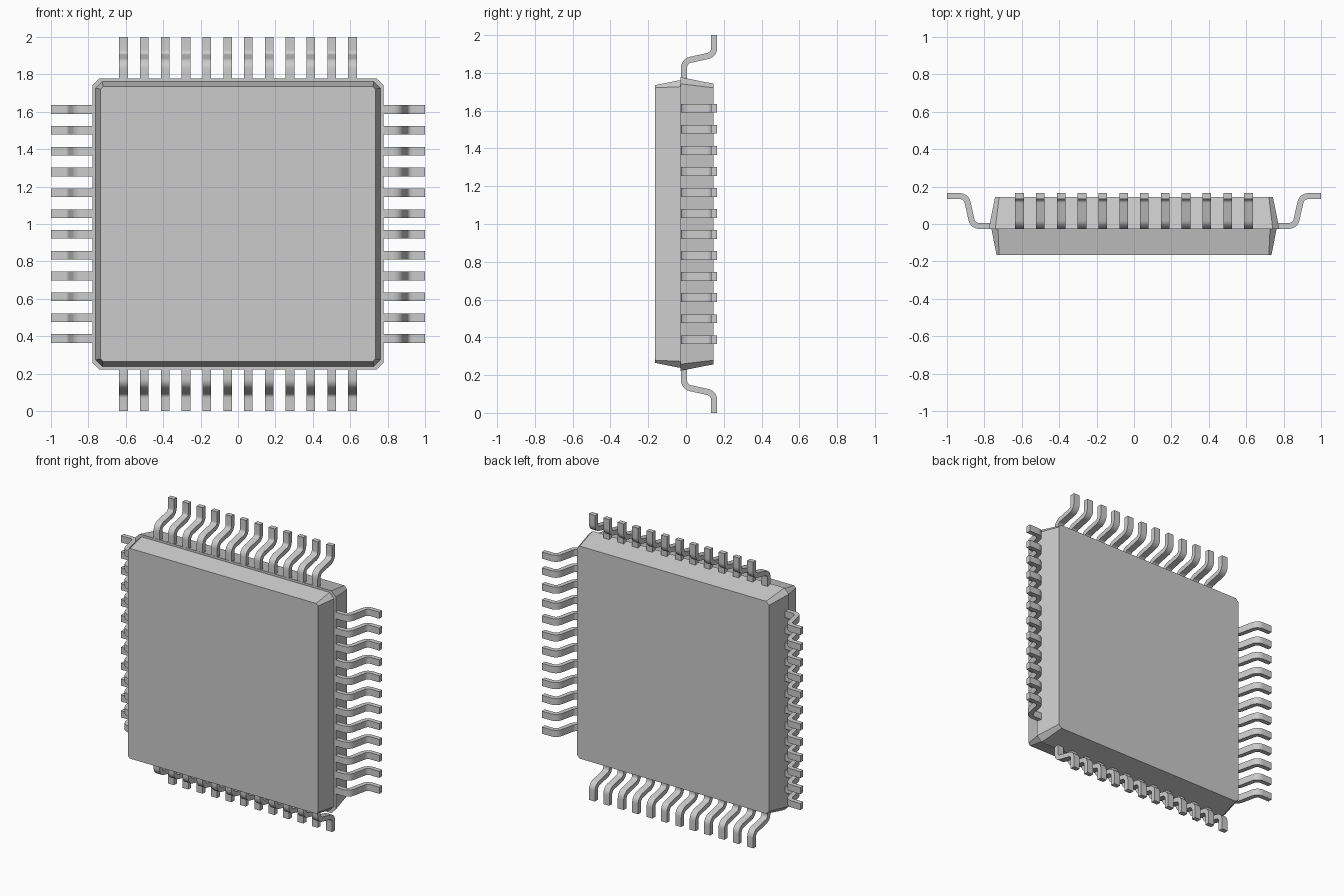
import bpy, bmesh, math
from mathutils import Vector

if "Cube" in bpy.data.objects:
    bpy.data.objects.remove(bpy.data.objects["Cube"])

CENTER = (0, 0, 1)
LEADS, PITCH, LEAD_W, LEAD_T = 12, 0.1113, 0.046, 0.032


def loft(name, rings):
    """Skin a list of equal-length closed rings and cap both ends."""
    bm = bmesh.new()
    loops = [[bm.verts.new(p) for p in ring] for ring in rings]
    n = len(rings[0])
    for a, b in zip(loops, loops[1:]):
        for i in range(n):
            j = (i + 1) % n
            bm.faces.new((a[i], a[j], b[j], b[i]))
    bm.faces.new(loops[0][::-1])
    bm.faces.new(loops[-1])
    bmesh.ops.recalc_face_normals(bm, faces=bm.faces)
    mesh = bpy.data.meshes.new(name)
    bm.to_mesh(mesh)
    bm.free()
    obj = bpy.data.objects.new(name, mesh)
    obj.location = CENTER
    bpy.context.collection.objects.link(obj)
    return obj


def octagon(half, cut, y):
    """Square with cut corners, in the xz plane."""
    h, c = half, half - cut
    return [(x, y, z) for x, z in ((h, -c), (h, c), (c, h), (-c, h),
                                   (-h, c), (-h, -c), (-c, -h), (c, -h))]


def rounded_path(pts, radius, steps=8):
    """Polyline with filleted inner corners: list of (point, direction)."""
    pts = [Vector(p) for p in pts]
    out = [(pts[0], (pts[1] - pts[0]).normalized())]
    for a, p, b in zip(pts, pts[1:], pts[2:]):
        d0, d1 = (p - a).normalized(), (b - p).normalized()
        turn = math.atan2(d0.x * d1.y - d0.y * d1.x, d0.dot(d1))
        start = p - d0 * radius * math.tan(abs(turn) / 2)
        side = math.copysign(1, turn)
        centre = start + Vector((-d0.y, d0.x)) * radius * side
        base = math.atan2(d0.y, d0.x)
        for i in range(steps + 1):
            t = base + turn * i / steps
            d = Vector((math.cos(t), math.sin(t)))
            out.append((centre - Vector((-d.y, d.x)) * radius * side, d))
    out.append((pts[-1], (pts[-1] - pts[-2]).normalized()))
    return out


# Moulded package body: front half slightly smaller, leaving a lip at the seam
loft("package_body", [octagon(0.735, 0.014, -0.165), octagon(0.762, 0.035, -0.028),
                      octagon(0.777, 0.035, -0.028), octagon(0.743, 0.022, 0.145)])

# Gull-wing lead cross-sections, swept outward along x
path = rounded_path([(0.755, -0.010), (0.862, -0.010), (0.897, 0.149), (1.0, 0.149)], 0.042)
sections = []
for p, d in path:
    n = Vector((-d.y, d.x)) * LEAD_T / 2
    a, b, w = p + n, p - n, LEAD_W / 2
    sections.append([(a.x, a.y, -w), (a.x, a.y, w), (b.x, b.y, w), (b.x, b.y, -w)])

# One row of twelve leads on each side of the body
for k, side in enumerate(("right", "bottom", "left", "top")):
    first = -PITCH * (LEADS - 1) / 2
    row = loft(side + "_leads", [[(x, y, z + first) for x, y, z in s] for s in sections])
    row.rotation_euler.y = k * math.pi / 2
    bpy.ops.object.select_all(action='DESELECT')
    row.select_set(True)
    bpy.context.view_layer.objects.active = row
    bpy.ops.object.shade_smooth_by_angle(angle=math.radians(30))
    arr = row.modifiers.new("repeat", 'ARRAY')
    arr.count = LEADS
    arr.use_relative_offset = False
    arr.use_constant_offset = True
    arr.constant_offset_displace = (0, 0, PITCH)
